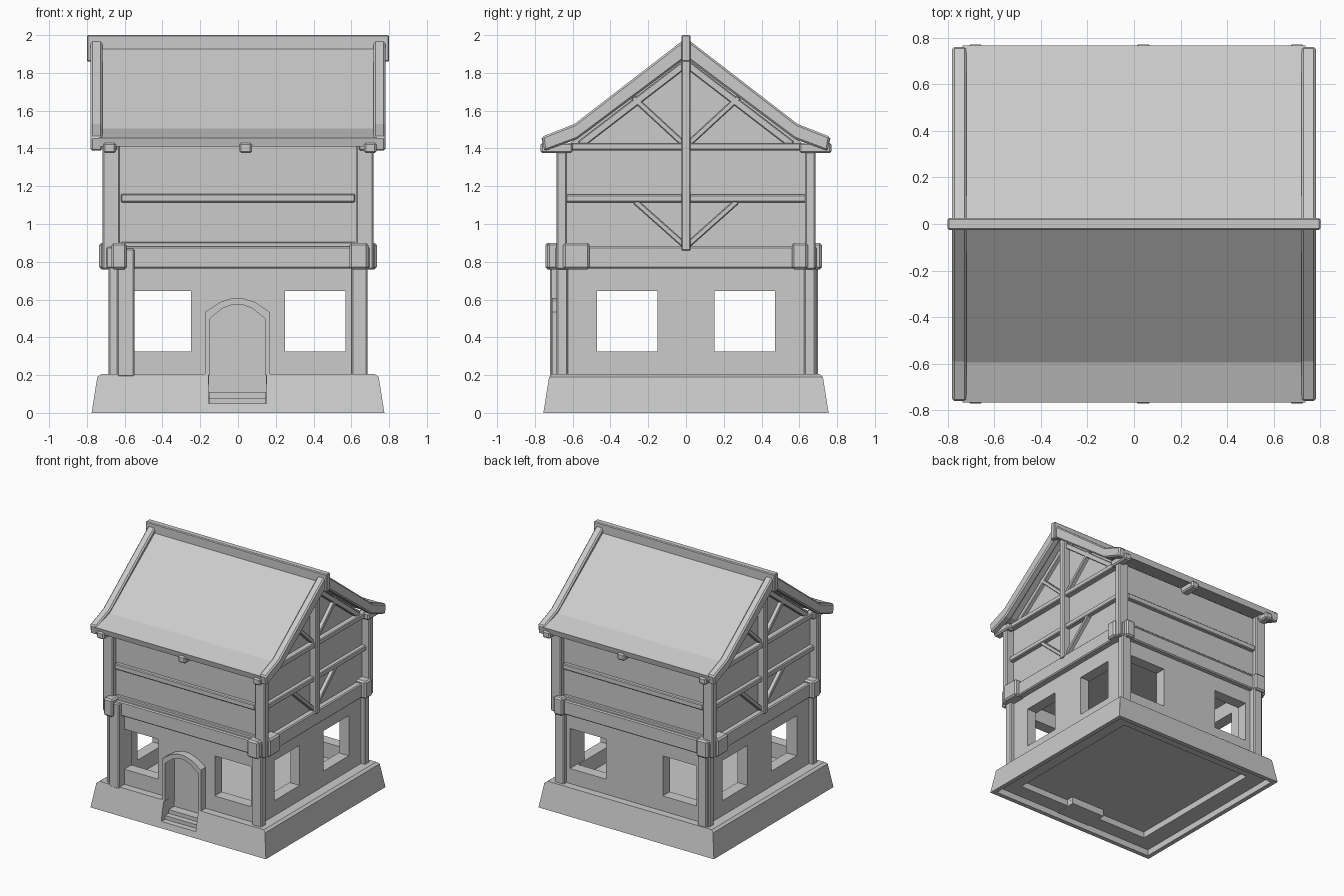
import bpy, bmesh, math
from mathutils import Vector

old = bpy.data.objects.get("Cube")
if old:
    bpy.data.objects.remove(old, do_unlink=True)

GREY = (0.6, 0.6, 0.6, 1)
mat = bpy.data.materials.new("plain grey")
mat.use_nodes = True
mat.diffuse_color = GREY
mat.node_tree.nodes["Principled BSDF"].inputs["Base Color"].default_value = GREY


def finish(name, bm, bevel=0):
    bmesh.ops.recalc_face_normals(bm, faces=bm.faces)
    mesh = bpy.data.meshes.new(name)
    bm.to_mesh(mesh)
    bm.free()
    mesh.materials.append(mat)
    ob = bpy.data.objects.new(name, mesh)
    bpy.context.collection.objects.link(ob)
    if bevel:
        mod = ob.modifiers.new("worn edges", 'BEVEL')
        mod.width, mod.segments = bevel, 1
    return ob


def box(name, x, y, z, bevel=0):
    bm = bmesh.new()
    bmesh.ops.create_cube(bm, size=1)
    for v in bm.verts:
        v.co = [lo + (c + 0.5) * (hi - lo) for c, (lo, hi) in zip(v.co, (x, y, z))]
    return finish(name, bm, bevel)


def prism(name, outline, axis, lo, hi, bevel=0):
    """Extrude an outline along x (points are y, z) or along y (points are x, z)."""
    bm = bmesh.new()
    put = lambda a, b, d: (d, a, b) if axis == 'X' else (a, d, b)
    face = bm.faces.new([bm.verts.new(put(a, b, lo)) for a, b in outline])
    new = bmesh.ops.extrude_face_region(bm, geom=[face])['geom']
    shift = Vector(put(0, 0, hi - lo))
    bmesh.ops.translate(bm, vec=shift, verts=[g for g in new if isinstance(g, bmesh.types.BMVert)])
    return finish(name, bm, bevel)


def cut(ob, cutter):
    cutter.hide_render = True
    cutter.hide_viewport = True
    cutter.display_type = 'WIRE'
    mod = ob.modifiers.new("opening", 'BOOLEAN')
    mod.operation, mod.solver, mod.object = 'DIFFERENCE', 'EXACT', cutter
    # Apply the cut so that the helper can be removed
    bpy.context.view_layer.update()
    deps = bpy.context.evaluated_depsgraph_get()
    result = bpy.data.meshes.new_from_object(ob.evaluated_get(deps))
    ob.modifiers.clear()
    ob.data = result
    bpy.data.objects.remove(cutter, do_unlink=True)


def both(half):
    """Mirror a (y, z) line that starts on one side and ends at the ridge."""
    return half + [(-y, z) for y, z in reversed(half) if y]


# Battered stone base, hollow underneath, with a notch for the steps
base = prism("stone_base", [(-.775, 0), (.775, 0), (.745, .19), (.725, .205), (-.725, .205), (-.745, .19)],
             'Y', -.755, .755)
for v in base.data.vertices:
    v.co.y *= 1 - 0.04 * min(v.co.z / 0.19, 1) - (0.02 if v.co.z > 0.2 else 0)
cut(base, box("hollow_lower", (-.74, .74), (-.72, .72), (-.1, .05)))
cut(base, box("hollow_upper", (-.6, .6), (-.6, .6), (-.1, .1)))
cut(base, box("step_notch", (-.155, .15), (-.9, -.56), (.05, .3)))

# Entrance steps
for i in range(3):
    box(f"entrance_step_{i + 1}", (-.154, .149), (-.745 + i * .045, -.54), (.045, .05 + i * .03))

# Lower storey walls with window openings through all four sides
W = .65
walls = box("lower_walls", (-W, W), (-W, W), (.15, .8))
cut(walls, box("room", (-.56, .56), (-.56, .56), (.19, .76)))
for lo, hi in ((-.55, -.25), (.25, .57)):
    cut(walls, box("front_window_hole", (lo, hi), (-.9, .9), (.325, .645)))
for lo, hi in ((-.47, -.15), (.15, .47)):
    cut(walls, box("side_window_hole", (-.9, .9), (lo, hi), (.325, .645)))


# Arched doorway
def arch(w, top, bottom):
    side = top - .075
    return [(-w, bottom), (w, bottom), (w, side), (w * .55, top - .022), (w * .15, top),
            (-w * .15, top), (-w * .55, top - .022), (-w, side)]


doorway = lambda w, t, b: [(x - .003, z) for x, z in arch(w, t, b)]
cut(walls, prism("door_hole", doorway(.15, .575, .05), 'Y', -.9, -.58))
frame = prism("door_frame", doorway(.172, .608, .2), 'Y', -.71, -.6)
cut(frame, prism("frame_hole", doorway(.145, .575, .05), 'Y', -.9, -.5))
box("door_panel", (-.155, .15), (-.585, -.56), (.08, .58))

# Upper storey and gables as one solid
prism("upper_walls", both([(.645, .77), (.645, 1.41), (.58, 1.45), (0, 1.88)]), 'X', -.655, .655)

# Band beam between the storeys
box("storey_band", (-.7, .7), (-.69, .69), (.765, .88), .008)

# Corner posts, lower and upper
for sx in (-1, 1):
    for sy in (-1, 1):
        box("lower_corner_post", sorted((sx * .6, sx * .685)), sorted((sy * .625, sy * .685)), (.19, .78), .008)
        box("upper_corner_post", sorted((sx * .625, sx * .718)), sorted((sy * .63, sy * .685)), (.76, 1.42), .008)
box("front_support_post", (-.64, -.548), (-.72, -.63), (.19, .87), .008)
box("back_support_post", (-.67, -.59), (.63, .7), (.19, .85), .008)

# Protruding beam ends at the band
for name, x, y in (("front_left", (.59, .69), (-.735, -.6)), ("front_right", (-.67, -.59), (-.745, -.6)),
                   ("back_left", (.59, .67), (.6, .72)), ("back_right", (-.69, -.59), (.6, .72)),
                   ("side_front_left", (.6, .735), (-.65, -.51)), ("side_back_left", (.6, .735), (.56, .645)),
                   ("side_front_right", (-.735, -.6), (-.645, -.56)), ("side_back_right", (-.735, -.6), (.51, .65))):
    box(name + "_beam_end", x, y, (.76, .9), .012)

# Horizontal rails on the long walls
for sy in (-1, 1):
    box("long_wall_rail", (-.62, .62), sorted((sy * .63, sy * .675)), (1.115, 1.16), .006)
    box("long_wall_sill", (-.62, .62), sorted((sy * .63, sy * .67)), (.86, .905), .006)


# Timber framing on both gables
def brace(name, x, a, b, width=.03):
    a, b = Vector(a), Vector(b)
    n = (b - a).orthogonal().normalized() * width / 2
    prism(name, [tuple(p) for p in (a + n, b + n, b - n, a - n)], 'X', *x, .005)


for sx in (-1, 1):
    near = sorted((sx * .64, sx * .685))
    box("gable_rail", sorted((sx * .64, sx * .69)), (-.635, .635), (1.115, 1.155), .006)
    box("gable_tie_beam", sorted((sx * .64, sx * .7)), (-.7, .7), (1.39, 1.43), .006)
    box("gable_king_post", sorted((sx * .64, sx * .71)), (-.025, .025), (.86, 1.9), .006)
    for sy in (-1, 1):
        brace("lower_brace", near, (0, .88), (sy * .27, 1.12))
        brace("upper_brace", near, (sy * .02, 1.43), (sy * .28, 1.67))
        brace("rafter", near, (sy * .56, 1.42), (0, 1.85), .04)

# Roof with flared eaves
skin = [(.765, 1.455), (.595, 1.505), (0, 1.945)]
under = [(.755, 1.41), (.58, 1.46), (0, 1.89)]


def slopes(name, top, low, x, bevel=0):
    prism(name, both(top) + both(low)[::-1], 'X', *x, bevel)


slopes("roof_slopes", skin, under, (-.735, .735))
for sx in (-1, 1):
    slopes("barge_board", [(.762, 1.462), (.59, 1.53), (0, 1.985)], [(.75, 1.385), (.575, 1.45), (0, 1.88)],
           sorted((sx * .718, sx * .78)), .01)
    box("ridge_end", sorted((sx * .765, sx * .8)), (-.025, .025), (1.86, 2), .006)
box("ridge_beam", (-.8, .8), (-.025, .025), (1.91, 2), .006)

# Rafter ends below the eaves
for sy in (-1, 1):
    for x in (-.68, .04, .7):
        box("eave_beam_end", (x - .033, x + .033), sorted((sy * .6, sy * .77)), (1.375, 1.43), .01)
